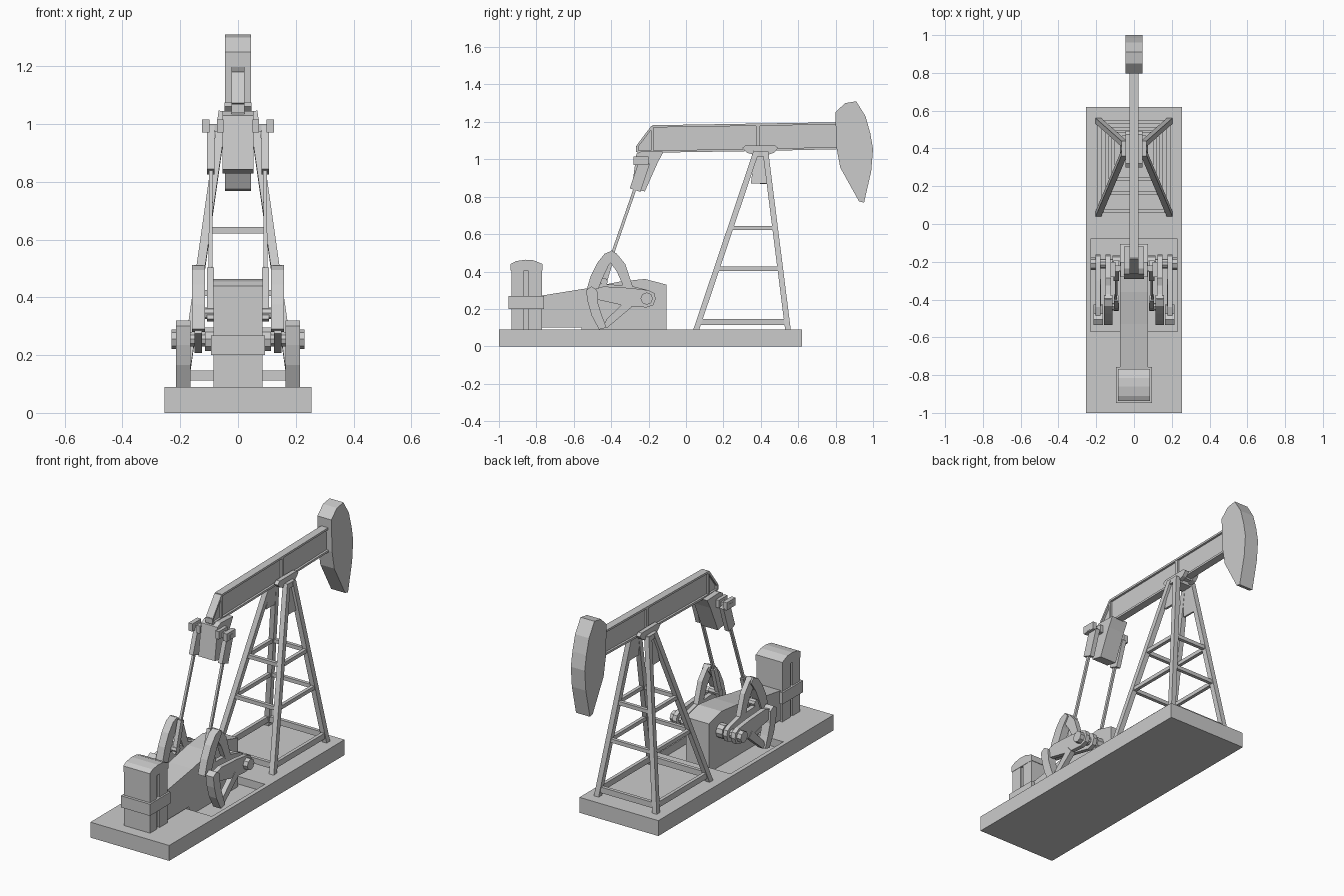
import bpy, bmesh, math
from mathutils import Vector, Matrix

if "Cube" in bpy.data.objects:
    bpy.data.objects.remove(bpy.data.objects["Cube"])


def finish(name, bm, mirror=False):
    bmesh.ops.recalc_face_normals(bm, faces=bm.faces)
    me = bpy.data.meshes.new(name)
    bm.to_mesh(me)
    bm.free()
    ob = bpy.data.objects.new(name, me)
    bpy.context.collection.objects.link(ob)
    if mirror:
        m = ob.modifiers.new("Mirror", 'MIRROR')
        m.use_axis = (True, False, False)
        m.merge_threshold = 0.0001
    return ob


def add_box(bm, x, y, z):
    """Box from (min, max) ranges."""
    c = [(r[0] + r[1]) / 2 for r in (x, y, z)]
    s = [r[1] - r[0] for r in (x, y, z)]
    bmesh.ops.create_cube(bm, size=1, matrix=Matrix.Translation(c) @ Matrix.Diagonal((*s, 1)))


def box(name, x, y, z, mirror=False):
    bm = bmesh.new()
    add_box(bm, x, y, z)
    return finish(name, bm, mirror)


def prism(name, pts, x0, x1, mirror=False):
    """Side profile (y, z) extruded along x."""
    bm = bmesh.new()
    f = bm.faces.new([bm.verts.new((x0, y, z)) for y, z in pts])
    r = bmesh.ops.extrude_face_region(bm, geom=[f])
    bmesh.ops.translate(bm, vec=(x1 - x0, 0, 0),
                        verts=[v for v in r['geom'] if isinstance(v, bmesh.types.BMVert)])
    return finish(name, bm, mirror)


def add_strut(bm, p, q, w, h):
    """Rectangular bar from p to q, w across x, h across the other way."""
    p, q = Vector(p), Vector(q)
    d = (q - p).normalized()
    ref = Vector((0, 1, 0)) if abs(d.x) > 0.9 else Vector((1, 0, 0))
    a = (ref - d * ref.dot(d)).normalized()
    b = a.cross(d)
    rot = Matrix((a, d, b)).transposed().to_4x4()
    bmesh.ops.create_cube(bm, size=1, matrix=Matrix.Translation((p + q) / 2) @ rot
                          @ Matrix.Diagonal((w, (q - p).length, h, 1)))


def struts(name, bars, mirror=False):
    bm = bmesh.new()
    for bar in bars:
        add_strut(bm, *bar)
    return finish(name, bm, mirror)


def rod(name, x0, x1, y, z, r, n, mirror=False):
    """Cylinder along x."""
    bm = bmesh.new()
    bmesh.ops.create_cone(bm, cap_ends=True, segments=n, radius1=r, radius2=r, depth=x1 - x0,
                          matrix=Matrix.Translation(((x0 + x1) / 2, y, z)) @ Matrix.Rotation(math.pi / 2, 4, 'Y'))
    return finish(name, bm, mirror)


# Base slab with a shallow crank pit
base = box("base_slab", (-.255, .255), (-1, .62), (0, .09))
pit = box("pit_cutter", (-.23, .23), (-.57, -.08), (.045, .2))
pit.hide_render = True
mod = base.modifiers.new("Pit", 'BOOLEAN')
mod.operation, mod.object, mod.solver = 'DIFFERENCE', pit, 'EXACT'
bpy.context.view_layer.objects.active = base
bpy.ops.object.modifier_apply(modifier=mod.name)
bpy.data.objects.remove(pit)

# Gearbox housing and motor cabinet
prism("gearbox", [(-.105, .045), (-.105, .33), (-.22, .36), (-.36, .345), (-.53, .31),
                  (-.78, .27), (-.78, .1), (-.56, .1), (-.56, .045)], -.075, .075)
box("motor_core", (-.072, .072), (-.925, -.775), (.085, .42))
for i, (a, b) in enumerate([(-.932, -.866), (-.844, -.77)]):
    box(f"motor_panel_{i + 1}", (-.084, .084), (a, b), (.085, .412))
prism("motor_cap", [(-.937, .405), (-.937, .44), (-.91, .455), (-.86, .463), (-.815, .46),
                    (-.767, .44), (-.767, .405)], -.086, .086)
box("motor_band", (-.094, .094), (-.948, -.758), (.2, .268))


# Support tower: four legs, three rings of cross bars
def leg(sx, back, z):
    t = (z - .09) / .95
    y0, y1 = (.545, .425) if back else (.055, .375)
    return (sx * (.188 + (.052 - .188) * t), y0 + (y1 - y0) * t, z)


struts("tower_legs", [(leg(1, b, .08), leg(1, b, 1.04), .03, .03) for b in (0, 1)], True)
rings = []
for z, w in ((.13, .034), (.415, .022), (.632, .022)):
    rings += [(leg(-1, b, z), leg(1, b, z), .02, w) for b in (0, 1)]
    rings += [(leg(s, 0, z), leg(s, 1, z), .02, w) for s in (-1, 1)]
struts("tower_cross_bars", rings)

# Gusset plates on the tower sides, cap plate and saddle bearing
bm = bmesh.new()
add_strut(bm, (.068, .397, .87), (.044, .4, 1.04), .012, .1)
for v in bm.verts:
    if v.co.z > .95:
        v.co.y = .4 + (v.co.y - .4) * .65
finish("tower_gussets", bm, True)
box("tower_cap", (-.066, .066), (.365, .435), (1.015, 1.045))
prism("saddle_bearing", [(.3, 1.06), (.32, 1.075), (.475, 1.075), (.493, 1.06), (.47, 1.035),
                         (.44, 1.025), (.36, 1.025), (.325, 1.035)], .022, .046, True)
box("saddle_block", (-.03, .03), (.34, .46), (1.035, 1.065))

# Walking beam: web, flanges and stiffeners
tail = [(-.18, 1.176), (.82, 1.192), (.82, 1.06), (.38, 1.05), (-.26, 1.04), (-.26, 1.07)]
prism("beam_web", tail, -.01, .01)
loop = tail[2:] + tail[:2]
flanges = [((0, *a), (0, *b), .045, .012) for a, b in zip(loop, loop[1:])]
flanges += [((0, .385, 1.05), (0, .385, 1.185), .042, .02),
            ((0, -.18, 1.04), (0, -.18, 1.175), .042, .012)]
struts("beam_flanges", flanges)

# Horse head
prism("beam_head", [(.85, 1.3), (.91, 1.31), (.96, 1.23), (.985, 1.14), (1, 1.055), (.99, .935),
                    (.952, .768), (.925, .775), (.825, .955), (.805, 1.06), (.798, 1.25)], -.045, .045)

# Tail block, equalizer bar and hanger ends
prism("tail_block", [(-.265, 1.03), (-.235, 1.045), (-.12, 1.04), (-.15, .985), (-.22, .828), (-.29, .843)],
      -.053, .053)
struts("equalizer_bar", [((-.125, -.235, .987), (.125, -.235, .987), .03, .025)])
for n, a, b in (("outer", .098, .124), ("inner", .05, .072)):
    struts(f"equalizer_lug_{n}", [((a, -.24, .993), (b, -.24, .993), .08, .045)], True)
struts("pitman_hanger", [((.094, -.222, .985), (.094, -.272, .835), .027, .06)], True)

# Pitman rods with thicker lower ends
struts("pitman_rod", [((.093, -.27, .85), (.096, -.405, .46), .013, .016),
                      ((.095, -.392, .5), (.095, -.445, .32), .024, .03)], True)
rod("crank_pin", .08, .15, -.438, .345, .02, 8, True)

# Crank shaft, hubs and end nuts
rod("crank_shaft", -.215, .215, -.21, .255, .026, 10)
rod("shaft_nut", .2, .23, -.21, .255, .033, 8, True)
rod("shaft_hub", .074, .115, -.21, .255, .042, 10, True)

# Inner crank: arm, upper crescent weight and brace
hub = [(-.2, .3), (-.17, .285), (-.162, .255), (-.175, .22), (-.21, .208)]
prism("inner_crank_arm", [(-.5, .335), (-.3, .325)] + hub + [(-.51, .275)], .125, .15, True)
prism("upper_counterweight", [(-.395, .512), (-.435, .495), (-.475, .445), (-.51, .375), (-.535, .29),
                              (-.48, .28), (-.45, .355), (-.415, .43), (-.375, .485)], .115, .16, True)
prism("upper_weight_brace", [(-.4, .512), (-.37, .495), (-.325, .44), (-.285, .32), (-.33, .31),
                             (-.37, .4), (-.41, .455)], .122, .152, True)

# Outer crank: arm, lower crescent weight and brace
prism("outer_crank_arm", [(-.51, .3), (-.44, .32), (-.3, .312)] + hub + [(-.32, .215), (-.5, .255)],
      .177, .203, True)
prism("lower_counterweight", [(-.535, .3), (-.525, .235), (-.505, .165), (-.465, .09), (-.425, .1),
                              (-.45, .165), (-.47, .23), (-.475, .3), (-.505, .32)], .165, .215, True)
prism("lower_weight_brace", [(-.445, .1), (-.42, .1), (-.29, .21), (-.32, .245), (-.425, .145)],
      .175, .205, True)
